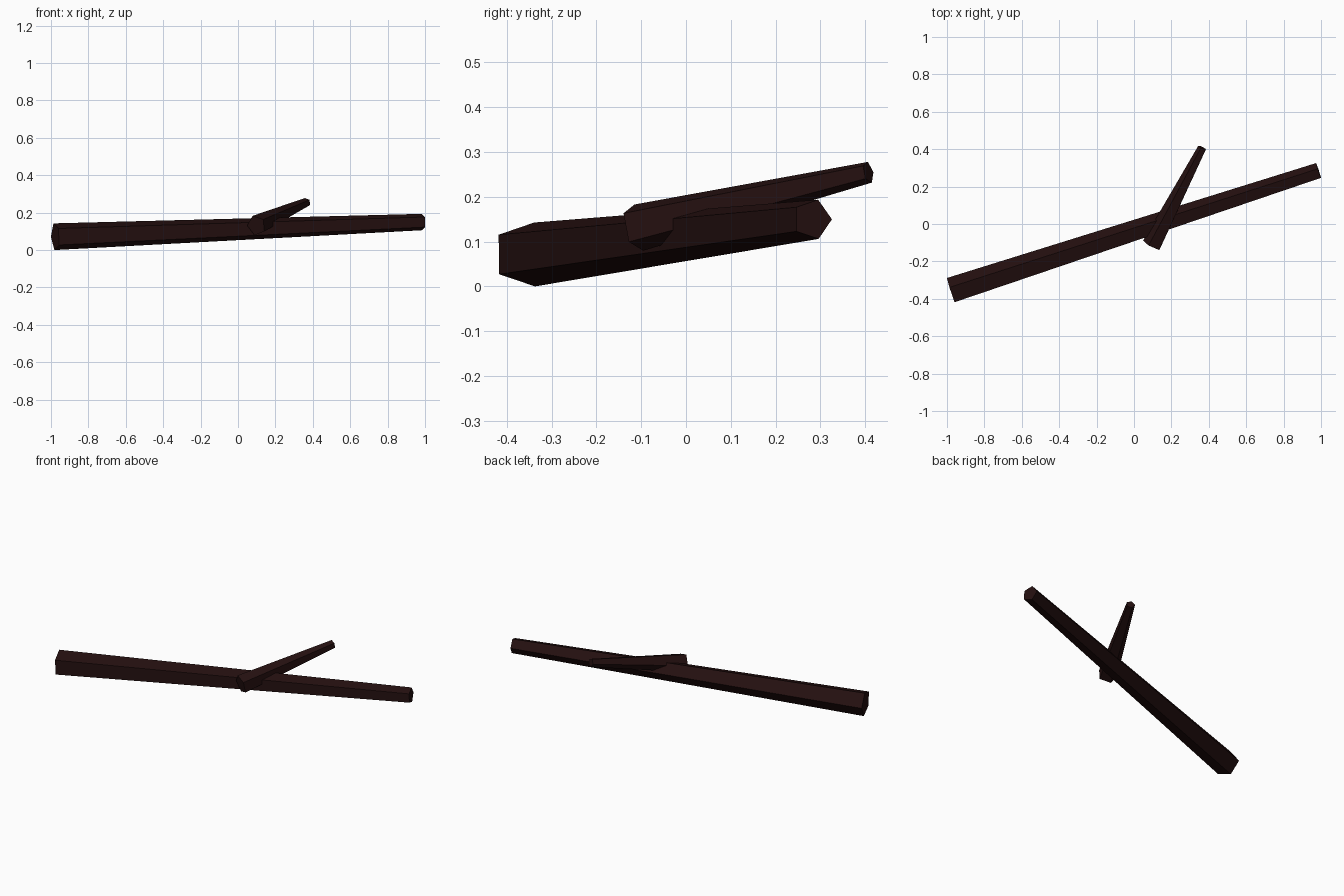
import bpy, bmesh, math
from mathutils import Vector

if "Cube" in bpy.data.objects:
    bpy.data.objects.remove(bpy.data.objects["Cube"])

bark = bpy.data.materials.new("dark_bark")
bark.diffuse_color = (0.018, 0.005, 0.005, 1)
bark.use_nodes = True
bark.node_tree.nodes["Principled BSDF"].inputs["Base Color"].default_value = bark.diffuse_color


def tapered_stick(name, start, end, r0, r1, sides=5):
    """Flat-sided tapered stick with one corner pointing level, to the left of its axis."""
    start, end = Vector(start), Vector(end)
    axis = (end - start).normalized()
    side = Vector((0, 0, 1)).cross(axis).normalized()
    up = axis.cross(side)
    bm = bmesh.new()
    rings = []
    for centre, r in ((start, r0), (end, r1)):
        ring = []
        for i in range(sides):
            a = math.tau * i / sides
            ring.append(bm.verts.new(centre + r * (math.cos(a) * side + math.sin(a) * up)))
        rings.append(ring)
    for i in range(sides):
        j = (i + 1) % sides
        bm.faces.new((rings[0][i], rings[0][j], rings[1][j], rings[1][i]))
    for ring in rings:
        bm.faces.new(ring)
    bmesh.ops.recalc_face_normals(bm, faces=bm.faces)
    mesh = bpy.data.meshes.new(name)
    bm.to_mesh(mesh)
    bm.free()
    mesh.materials.append(bark)
    obj = bpy.data.objects.new(name, mesh)
    bpy.context.collection.objects.link(obj)
    return obj


# long main branch lying on the ground
tapered_stick("main_branch", (-0.977, -0.360, 0.0715), (0.988, 0.282, 0.150), 0.075, 0.046)
# short twig crossing it
tapered_stick("side_twig", (0.098, -0.113, 0.1315), (0.366, 0.407, 0.255), 0.0554, 0.0248)
